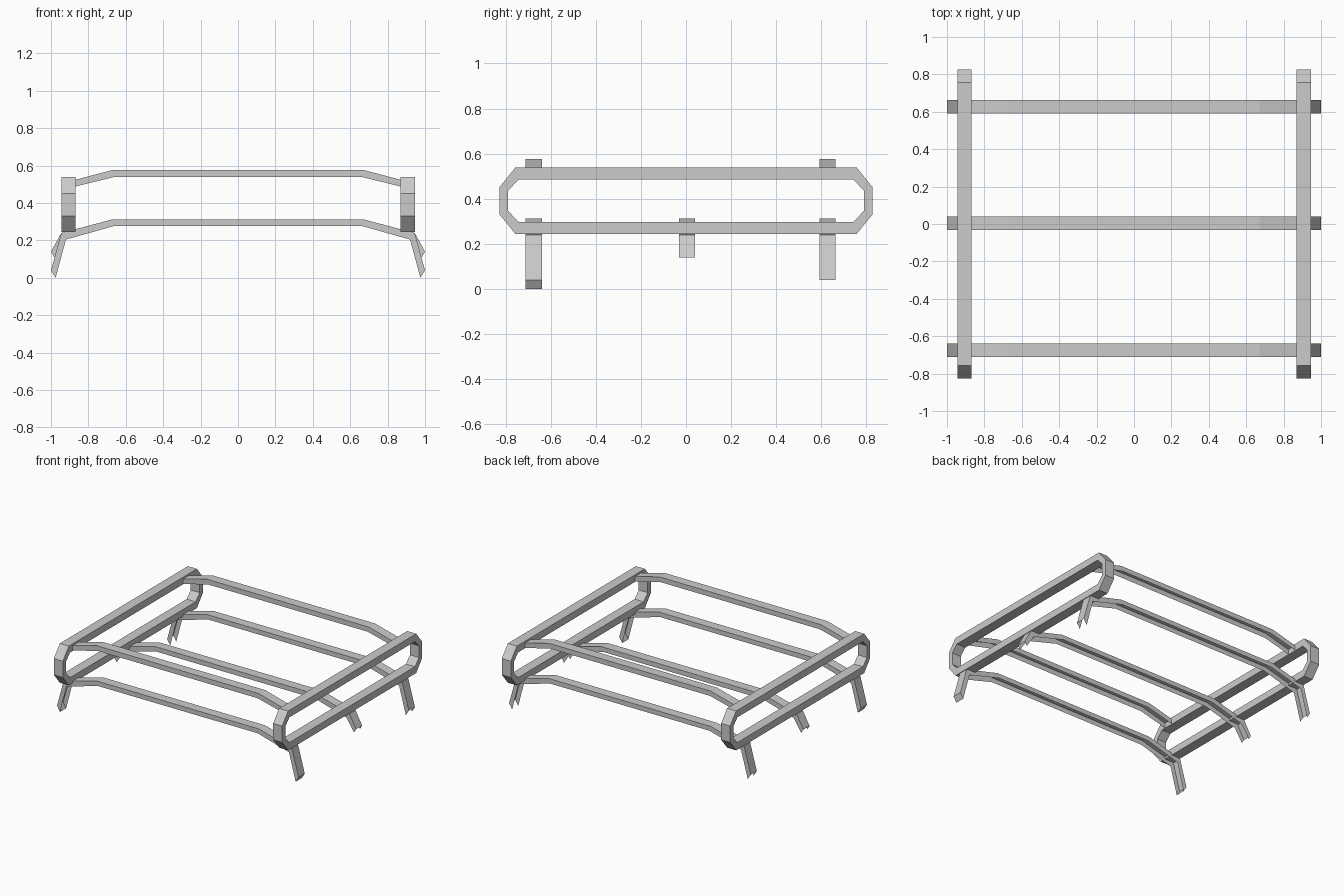
import bpy

if "Cube" in bpy.data.objects:
    bpy.data.objects.remove(bpy.data.objects["Cube"])


def make(name, verts, faces):
    mesh = bpy.data.meshes.new(name)
    mesh.from_pydata(verts, [], faces)
    mesh.update()
    obj = bpy.data.objects.new(name, mesh)
    bpy.context.collection.objects.link(obj)
    return obj


def both_sides(half):
    # mirror a right-half xz path into a full left-to-right path
    return [(-x, z) for x, z in reversed(half)] + list(half)


def channel(name, y, outer_half, inner_half, w=0.072, capped=False):
    # bent sheet channel: outer web with two flanges, open underneath
    outer, inner = both_sides(outer_half), both_sides(inner_half)
    n = len(outer)
    rows = [(inner, y - w / 2), (outer, y - w / 2),
            (outer, y + w / 2), (inner, y + w / 2)]
    verts = [(x, yy, z) for path, yy in rows for x, z in path]
    faces = [(r * n + i, r * n + i + 1, (r + 1) * n + i + 1, (r + 1) * n + i)
             for r in range(3) for i in range(n - 1)]
    if capped:
        faces += [(0, n, 2 * n, 3 * n),
                  (4 * n - 1, 3 * n - 1, 2 * n - 1, n - 1)]
    return make(name, verts, faces)


def octagon(y_flat, y_end, z_flat, z_end, zc=0.391):
    q = [(y_flat, z_flat), (y_end, z_end), (y_end, -z_end), (y_flat, -z_flat)]
    pts = q + [(-y, z) for y, z in reversed(q)]
    return [(y, zc + z) for y, z in pts]


def side_rail(name, x0, x1):
    # closed loop with a rectangular section
    out = octagon(0.757, 0.827, 0.147, 0.061)
    inn = octagon(0.742, 0.790, 0.094, 0.044)
    rings = [(x0, out), (x1, out), (x1, inn), (x0, inn)]
    verts = [(x, y, z) for x, ring in rings for y, z in ring]
    faces = [(r * 8 + i, r * 8 + (i + 1) % 8,
              (r + 1) % 4 * 8 + (i + 1) % 8, (r + 1) % 4 * 8 + i)
             for r in range(4) for i in range(8)]
    return make(name, verts, faces)


# looped side rails
side_rail("left_side_rail", -0.945, -0.870)
side_rail("right_side_rail", 0.870, 0.945)

# lower cross bars that bend down into legs
bar_out = [(0.67, 0.313), (0.945, 0.240)]
bar_in = [(0.66, 0.278), (0.920, 0.205)]
for name, y, cap in (("front", -0.675, True), ("back", 0.627, False)):
    channel(name + "_lower_bar_and_legs", y, bar_out + [(1.0, 0.04)],
            bar_in + [(0.975, 0.0)], capped=cap)
channel("middle_lower_bar_and_legs", 0.004, bar_out + [(1.0, 0.14)],
        bar_in + [(0.982, 0.11)])

# upper cross bars between the rails
for name, y in (("front", -0.675), ("back", 0.627)):
    channel(name + "_upper_bar", y, [(0.67, 0.577), (0.875, 0.523)],
            [(0.66, 0.540), (0.875, 0.487)])
